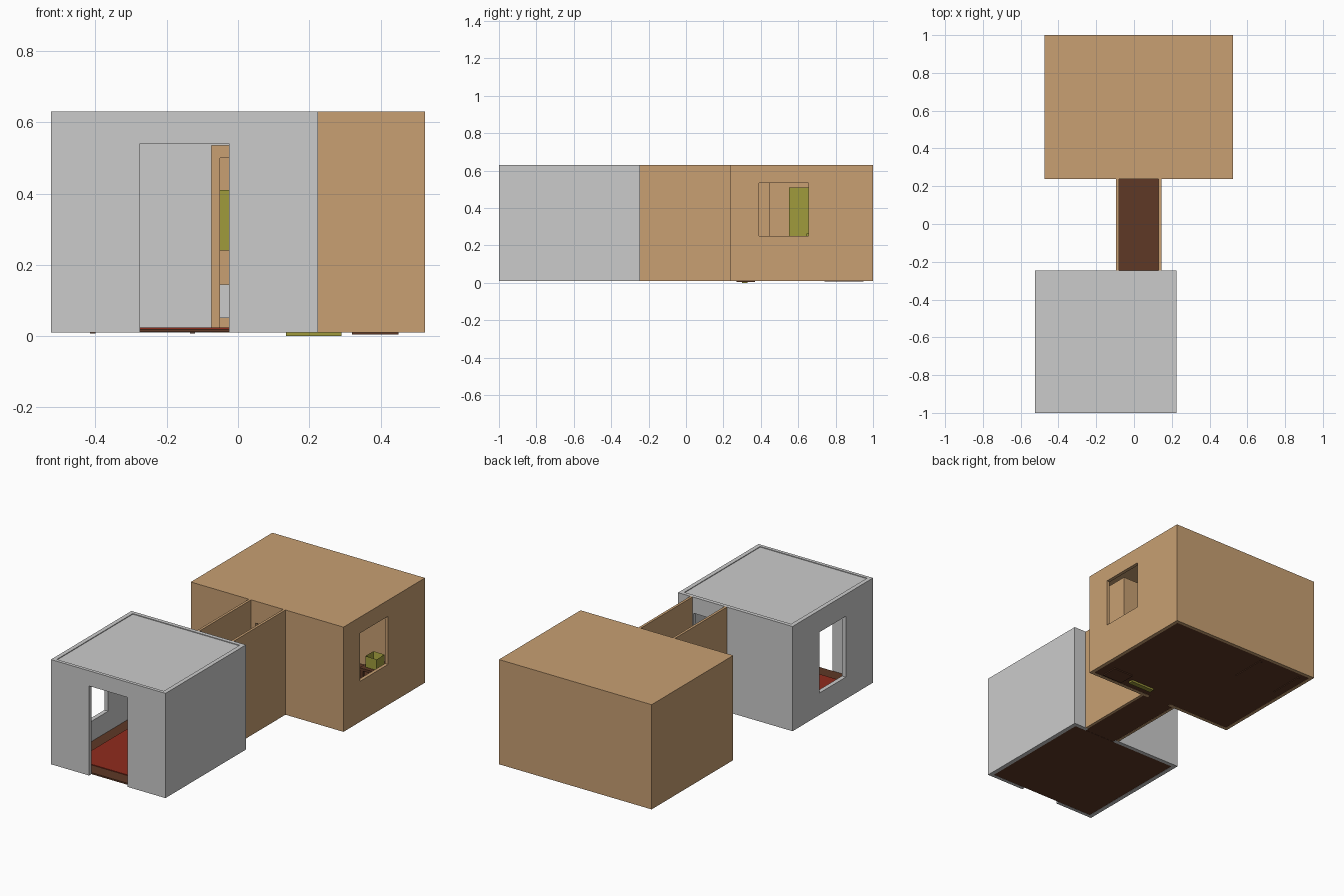
import bpy, bmesh
from mathutils import Vector

if "Cube" in bpy.data.objects:
    bpy.data.objects.remove(bpy.data.objects["Cube"])


def material(name, rgb):
    m = bpy.data.materials.new(name)
    m.diffuse_color = (*rgb, 1)
    m.use_nodes = True
    m.node_tree.nodes["Principled BSDF"].inputs["Base Color"].default_value = m.diffuse_color
    return m


TAN = material("tan_wall", (0.58, 0.35, 0.17))
BROWN = material("dark_wood", (0.112, 0.04, 0.019))
RED = material("red_rug", (0.28, 0.025, 0.012))
OLIVE = material("olive", (0.35, 0.33, 0.045))


def finish(name, bm, mat):
    bmesh.ops.recalc_face_normals(bm, faces=bm.faces)
    me = bpy.data.meshes.new(name)
    bm.to_mesh(me)
    bm.free()
    ob = bpy.data.objects.new(name, me)
    bpy.context.collection.objects.link(ob)
    if mat:
        me.materials.append(mat)
    return ob


def box(name, x, y, z, mat=None, open_top=0):
    """Box from (min, max) ranges; open_top > 0 hollows it from above."""
    bm = bmesh.new()
    bmesh.ops.create_cube(bm, size=1)
    for v in bm.verts:
        v.co = [r[0] if c < 0 else r[1] for c, r in zip(v.co, (x, y, z))]
    if open_top:
        top = max(bm.faces, key=lambda f: f.calc_center_median().z)
        bmesh.ops.inset_region(bm, faces=[top], thickness=open_top)
        bmesh.ops.translate(bm, verts=top.verts, vec=(0, 0, open_top - (z[1] - z[0])))
    return finish(name, bm, mat)


def wall(name, axis, span, pos, z, mat=None, hole=None):
    """Slab running along an axis, with an optional rectangular hole (u0, u1, z0, z1)."""
    us, zs = list(span), list(z)
    if hole:
        us = sorted({*span, *hole[:2]})
        zs = sorted({*z, *hole[2:]})
    bm = bmesh.new()

    def pt(u, w):
        return (u, pos[0], w) if axis == "x" else (pos[0], u, w)
    for u0, u1 in zip(us, us[1:]):
        for z0, z1 in zip(zs, zs[1:]):
            if hole and u0 == hole[0] and hole[2] <= z0 < hole[3]:
                continue
            bm.faces.new([bm.verts.new(pt(*p)) for p in
                          ((u0, z0), (u1, z0), (u1, z1), (u0, z1))])
    bmesh.ops.remove_doubles(bm, verts=bm.verts, dist=1e-5)
    ext = bmesh.ops.extrude_face_region(bm, geom=bm.faces[:], use_keep_orig=True)
    d = pos[1] - pos[0]
    vec = Vector((0, d, 0)) if axis == "x" else Vector((d, 0, 0))
    bmesh.ops.translate(bm, vec=vec,
                        verts=[g for g in ext["geom"] if isinstance(g, bmesh.types.BMVert)])
    return finish(name, bm, mat)


B, T = 0.01, 0.63   # wall bottom and top

# front room: door, left window, passage opening, inset roof
wall("front_room_front_wall", "x", (-0.525, 0.225), (-1, -0.98), (B, T),
     hole=(-0.275, -0.025, B, 0.54))
wall("front_room_back_wall", "x", (-0.525, 0.225), (-0.27, -0.247), (B, T),
     hole=(-0.075, 0.125, B, 0.535))
wall("front_room_left_wall", "y", (-0.98, -0.27), (-0.525, -0.5), (B, T),
     hole=(-0.745, -0.5, 0.14, 0.5))
wall("front_room_right_wall", "y", (-0.98, -0.27), (0.2, 0.225), (B, T))
box("front_room_roof", (-0.5, 0.2), (-0.98, -0.27), (0.605, 0.626))
box("front_room_floor", (-0.5, 0.2), (-0.98, -0.27), (0.011, 0.02), BROWN)
box("rug", (-0.43, 0.13), (-0.9, -0.34), (0.02, 0.024), RED)

# open passage
for side, x in (("left", (-0.095, -0.08)), ("right", (0.13, 0.145))):
    wall("passage_%s_wall" % side, "y", (-0.247, 0.237), x, (B, T), TAN)
box("passage_floor", (-0.08, 0.13), (-0.27, 0.257), (0.012, 0.021), BROWN)

# back room: passage door, right window, full roof
R = 0.612
wall("back_room_front_wall", "x", (-0.475, 0.525), (0.237, 0.257), (B, R), TAN,
     hole=(-0.05, 0.1, B, 0.5))
wall("back_room_back_wall", "x", (-0.475, 0.525), (0.98, 1), (B, R), TAN)
wall("back_room_left_wall", "y", (0.257, 0.98), (-0.475, -0.455), (B, R), TAN)
wall("back_room_right_wall", "y", (0.257, 0.98), (0.505, 0.525), (B, R), TAN,
     hole=(0.39, 0.655, 0.25, 0.535))
box("back_room_roof", (-0.475, 0.525), (0.237, 1), (R, T), TAN)
box("back_room_floor", (-0.455, 0.505), (0.257, 0.98), (0.011, 0.02), BROWN)

# furniture in the back room
box("tan_cabinet", (0.32, 0.45), (0.26, 0.45), (0.02, 0.56), TAN)
box("cabinet_base", (0.32, 0.45), (0.27, 0.37), (0.005, 0.02), BROWN)
box("olive_stool_base", (0.135, 0.29), (0.3, 0.33), (0, 0.02), OLIVE)
box("side_table_top", (0.36, 0.48), (0.62, 0.76), (0.185, 0.2), BROWN)
for i, x in enumerate((0.365, 0.46)):
    for j, y in enumerate((0.625, 0.74)):
        box("side_table_leg_%d%d" % (i, j), (x, x + 0.015), (y, y + 0.015), (0.02, 0.185), BROWN)
box("olive_box", (0.383, 0.457), (0.645, 0.72), (0.2, 0.265), OLIVE, open_top=0.012)
box("bed", (-0.41, -0.0), (0.72, 0.97), (0.05, 0.145))
for i, x in enumerate((-0.415, -0.135)):
    box("bed_leg_%d" % i, (x, x + 0.015), (0.74, 0.95), (0.007, 0.05), BROWN)
box("back_panel", (-0.3, 0.0), (0.965, 0.98), (0.24, 0.41), OLIVE)
box("left_panel", (-0.455, -0.44), (0.55, 0.85), (0.25, 0.51), OLIVE)
